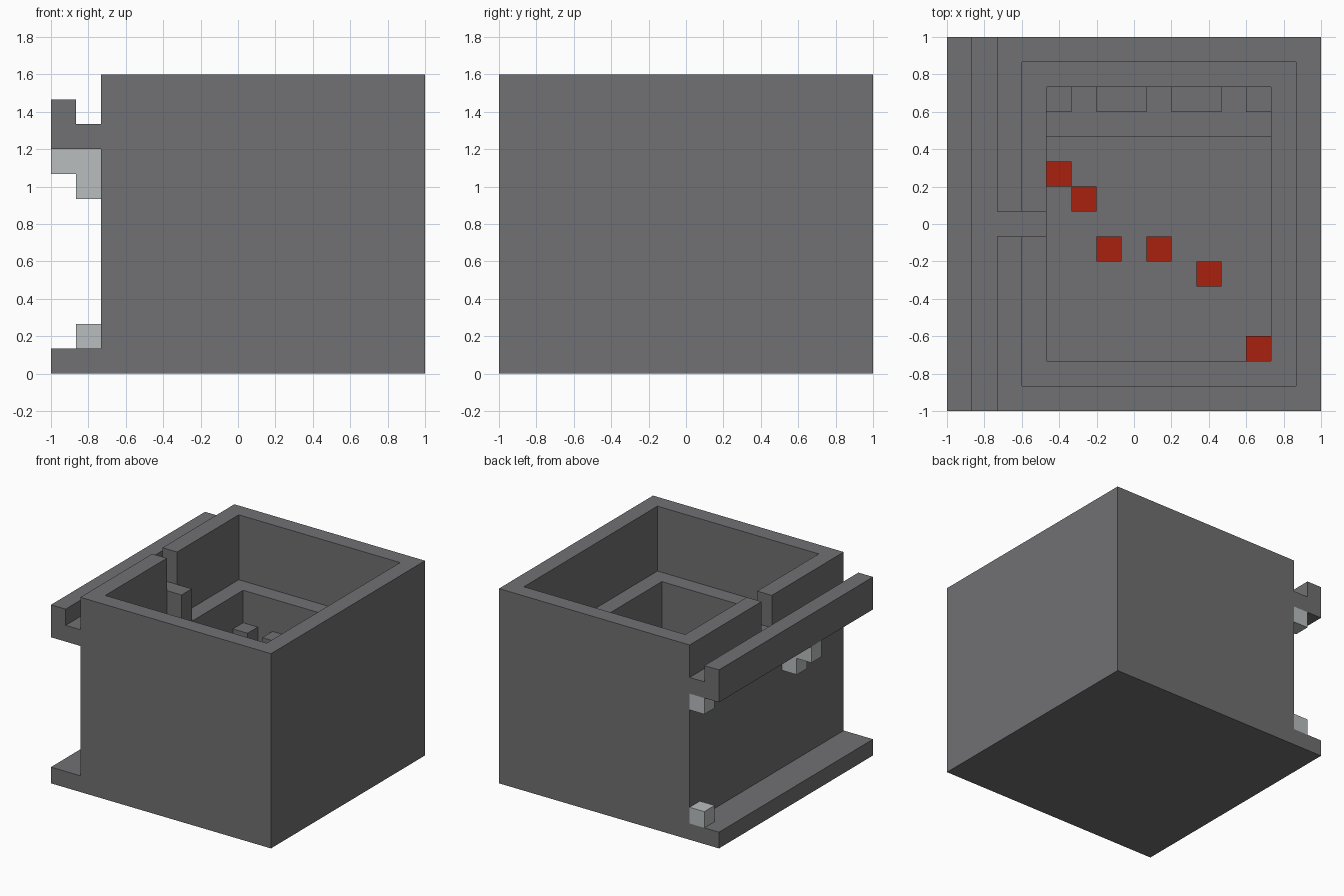
import bpy
import bmesh

U = 2 / 15  # one building block


def material(name, rgb):
    mat = bpy.data.materials.new(name)
    mat.use_nodes = True
    mat.diffuse_color = (*rgb, 1)
    mat.node_tree.nodes["Principled BSDF"].inputs["Base Color"].default_value = (*rgb, 1)
    return mat


def prism(name, profile, y0, y1, mat):
    """Extrude an x-z outline, given in blocks, from y0 to y1."""
    bm = bmesh.new()
    verts = [bm.verts.new((x * U - 1, y0 * U - 1, z * U)) for x, z in profile]
    face = bm.faces.new(verts)
    result = bmesh.ops.extrude_face_region(bm, geom=[face])
    moved = [g for g in result["geom"] if isinstance(g, bmesh.types.BMVert)]
    bmesh.ops.translate(bm, verts=moved, vec=(0, (y1 - y0) * U, 0))
    bmesh.ops.recalc_face_normals(bm, faces=bm.faces)
    mesh = bpy.data.meshes.new(name)
    bm.to_mesh(mesh)
    bm.free()
    mesh.materials.append(mat)
    obj = bpy.data.objects.new(name, mesh)
    bpy.context.collection.objects.link(obj)
    return obj


def box(name, x0, x1, y0, y1, z0, z1, mat):
    return prism(name, [(x0, z0), (x1, z0), (x1, z1), (x0, z1)], y0, y1, mat)


def carve(target, cutter):
    """Cut a room out of the target, then remove the cutter."""
    cutter.hide_render = True
    mod = target.modifiers.new("room", 'BOOLEAN')
    mod.operation = 'DIFFERENCE'
    mod.solver = 'EXACT'
    mod.object = cutter
    bpy.context.view_layer.update()
    graph = bpy.context.evaluated_depsgraph_get()
    mesh = bpy.data.meshes.new_from_object(target.evaluated_get(graph))
    target.modifiers.clear()
    target.data = mesh
    bpy.data.objects.remove(cutter)


cube = bpy.data.objects.get("Cube")
if cube:
    bpy.data.objects.remove(cube)

stone = material("dark grey stone", (0.165, 0.16, 0.168))
pale = material("pale grey", (0.48, 0.51, 0.51))
red = material("red", (0.39, 0.015, 0.004))

# Outer walls with base slab, side walkway and its parapet
outline = [(0, 0), (15, 0), (15, 12), (2, 12), (2, 10), (1, 10), (1, 11),
           (0, 11), (0, 9), (2, 9), (2, 1), (0, 1)]
walls = prism("walls", outline, 0, 15, stone)

# Upper gallery, lower hall and doorway
carve(walls, box("gallery_cutter", 3, 14, 1, 14, 8, 13, stone))
carve(walls, box("hall_cutter", 4, 13, 2, 13, 1, 9, stone))
carve(walls, box("door_cutter", 1.5, 3.5, 7, 8, 10, 13, stone))

# Step inside the doorway
box("door_step", 3, 4, 7, 8, 8, 10, stone)

# Raised strip at the back of the hall, with pillars
box("back_strip", 4, 13, 11, 13, 1, 2, stone)
for x0, x1 in [(4, 5), (6, 8), (9, 11), (12, 13)]:
    box("back_pillar", x0, x1, 12, 13, 2, 6, stone)

# Red blocks on the hall floor
for x, y in [(4, 9), (5, 8), (6, 6), (8, 6), (10, 5), (12, 2)]:
    box("red_block", x, x + 1, y, y + 1, 1, 2, red)

# Pale blocks on the outer side wall
for z in (1, 8):
    box("pale_corner_block", 1, 2, 14, 15, z, z + 1, pale)
prism("pale_bracket", [(1, 7), (2, 7), (2, 9), (0, 9), (0, 8), (1, 8)], 5, 6, pale)
